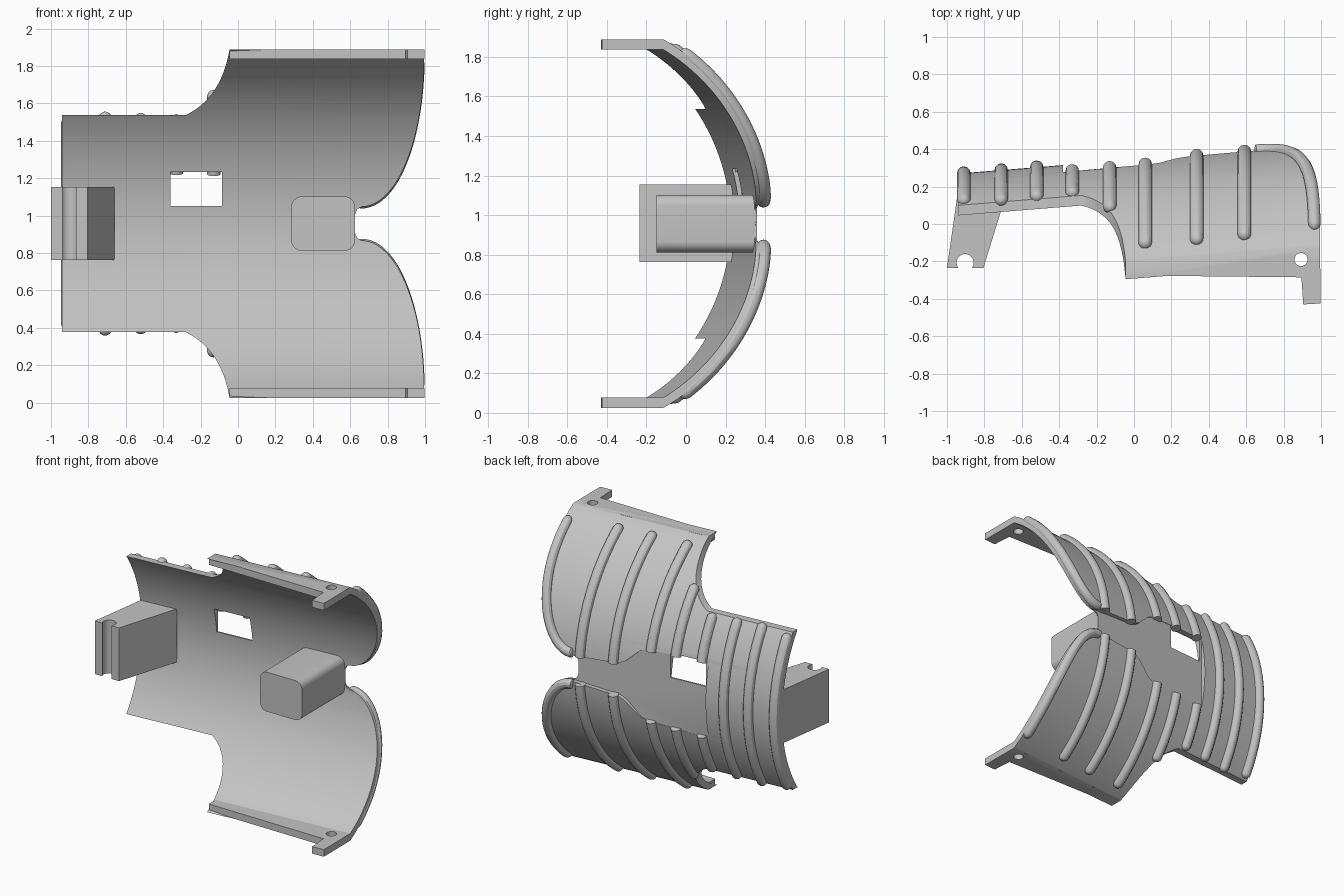
import bpy
import bmesh
import math
from math import sin, cos, sqrt, radians

if "Cube" in bpy.data.objects:
    bpy.data.objects.remove(bpy.data.objects["Cube"])

MID = 0.957            # height of the mirror plane
R_IN, R_OUT = 1.03, 1.075
SLOPE = 0.08

grey = bpy.data.materials.new("plain grey")
grey.use_nodes = True
colour = (0.55, 0.55, 0.55, 1)
grey.diffuse_color = colour
grey.node_tree.nodes["Principled BSDF"].inputs["Base Color"].default_value = colour


def apex(x):
    """Depth of the inner crown line."""
    return 0.225 + SLOPE * (x + 0.94)


def outer(x, h):
    return apex(x) - R_IN + sqrt(R_OUT ** 2 - h * h)


def prism(name, bottom, top):
    """Closed solid between two matching loops."""
    bm = bmesh.new()
    a = [bm.verts.new(p) for p in bottom]
    b = [bm.verts.new(p) for p in top]
    n = len(a)
    bm.faces.new(a)
    bm.faces.new(b)
    for i in range(n):
        j = (i + 1) % n
        bm.faces.new((a[i], a[j], b[j], b[i]))
    bmesh.ops.recalc_face_normals(bm, faces=bm.faces)
    me = bpy.data.meshes.new(name)
    bm.to_mesh(me)
    bm.free()
    me.materials.append(grey)
    ob = bpy.data.objects.new(name, me)
    bpy.context.collection.objects.link(ob)
    return ob


def prism_y(name, pts, low, high):
    """Outline in x and height, run in depth between two functions of x."""
    return prism(name, [(x, low(x), MID + h) for x, h in pts],
                 [(x, high(x), MID + h) for x, h in pts])


def prism_z(name, pts, z0, z1):
    return prism(name, [(x, y, z0) for x, y in pts], [(x, y, z1) for x, y in pts])


def circle(cx, cy, r, n=32):
    return [(cx + r * cos(math.tau * i / n), cy + r * sin(math.tau * i / n)) for i in range(n)]


def activate(ob):
    bpy.ops.object.select_all(action='DESELECT')
    ob.select_set(True)
    bpy.context.view_layer.objects.active = ob


def cut(ob, cutter, operation='DIFFERENCE'):
    mod = ob.modifiers.new("cut", 'BOOLEAN')
    mod.operation = operation
    mod.solver = 'EXACT'
    mod.object = cutter
    activate(ob)
    bpy.ops.object.modifier_apply(modifier=mod.name)
    bpy.data.objects.remove(cutter)


def smooth(ob):
    activate(ob)
    bpy.ops.object.shade_smooth_by_angle(angle=radians(30))


def mirrored(half):
    """Closed outline from its upper half."""
    return half + [(x, -h) for x, h in reversed(half)]


def tube(name, path, start, end, r, round_start=True):
    """Round bead along path(s), tapering to domed ends."""
    dome = [r * k for k in (0.03, 0.15, 0.35, 0.65, 1)]
    steps = 28
    inner = [start + r + (end - start - 2 * r) * i / steps for i in range(1, steps)]
    params = [start + d for d in dome] + inner + [end - d for d in reversed(dome)]
    cu = bpy.data.curves.new(name, 'CURVE')
    cu.dimensions = '3D'
    cu.bevel_depth = r
    cu.bevel_resolution = 4
    cu.use_fill_caps = True
    sp = cu.splines.new('POLY')
    sp.points.add(len(params) - 1)
    for p, s in zip(sp.points, params):
        d = min(s - start if round_start else r, end - s, r) / r
        p.co = (*path(s), 1)
        p.radius = sqrt(max(0.0, 1 - (1 - d) ** 2))
    cu.materials.append(grey)
    ob = bpy.data.objects.new(name, cu)
    bpy.context.collection.objects.link(ob)
    activate(ob)
    bpy.ops.object.convert(target='MESH')
    smooth(bpy.context.object)


# Curved shell: a sloping arc section trimmed to its outline
angles = [radians(-68 + 136 * i / 64) for i in range(65)]
section = [(R_OUT * cos(t), R_OUT * sin(t)) for t in angles]
section += [(R_IN * cos(t), R_IN * sin(t)) for t in reversed(angles)]
ends = [[(x, apex(x) - R_IN + c, MID + s) for c, s in section] for x in (-1.1, 1.1)]
shell = prism("curved_shell", *ends)

half = [(-0.94, 0.58)]
for i in range(13):     # concave shoulder
    t = i / 12
    a, b, c = (1 - t) ** 2, 2 * t * (1 - t), t * t
    half.append((-0.28 * a - 0.09 * b - 0.045 * c, 0.58 * a + 0.67 * b + 0.932 * c))
half.append((0.995, 0.932))
for i in range(25):     # flared end
    a = radians(90 - 90 * i / 24)
    half.append((0.66 + 0.335 * sin(a), 0.88 - 0.79 * cos(a)))
half += [(0.638, 0.078), (0.626, 0.05)]
cut(shell, prism_y("outline_cutter", mirrored(half), lambda x: -1, lambda x: 1), 'INTERSECT')

# Flat recessed back panel and its window
panel = [(-0.38, 0.28), (0.09, 0.262), (0.14, 0.245), (0.25, 0.145), (0.3, 0.12), (0.8, 0.085)]
cut(shell, prism_y("panel_cutter", mirrored(panel), lambda x: apex(x) + 0.008, lambda x: 1))
window = [(-0.36, 0.095), (-0.085, 0.095), (-0.085, 0.277), (-0.36, 0.277)]
cut(shell, prism_y("window_cutter", window, lambda x: -1, lambda x: 1))
smooth(shell)

# Side flanges with a hooked tab and a pin hole
flange = [(-0.045, -0.275), (0.895, -0.285), (0.905, -0.43), (0.997, -0.425),
          (0.995, outer(0.995, 0.932)), (-0.045, outer(-0.045, 0.932))]
for side, s in (("upper", 1), ("lower", -1)):
    ob = prism_z(side + "_flange", flange, MID + s * 0.88, MID + s * 0.932)
    hole = prism_z("hole_cutter", circle(0.893, -0.19, 0.035), -1, 3)
    cut(ob, hole)
    hole = prism_z("hole_cutter", circle(0.893, -0.19, 0.035), MID + s * 0.8, MID + s)
    cut(shell, hole)
    smooth(ob)

# Raised ribs: position, depth of the outer end, half-width of the inner gap
ribs = [(-0.91, 0.11, 0), (-0.71, 0.11, 0), (-0.52, 0.13, 0), (-0.33, 0.15, 0.27),
        (-0.13, 0.07, 0.265), (0.06, -0.13, 0.255), (0.335, -0.11, 0.115), (0.59, -0.085, 0.1)]
for n, (x, y_end, gap) in enumerate(ribs, 1):
    def arc(s, x=x):
        t = s / R_OUT
        return (x, apex(x) - R_IN + R_OUT * cos(t), MID + R_OUT * sin(t))
    reach = R_OUT * math.acos((y_end - apex(x) + R_IN) / R_OUT)
    if gap:
        for side, s in (("upper", 1), ("lower", -1)):
            tube(f"{side}_rib_{n}", lambda d, s=s: arc(s * d), gap, reach, 0.036, False)
    else:
        tube(f"rib_{n}", arc, -reach, reach, 0.036)

# Beads around the flared end
for side, s in (("upper", 1), ("lower", -1)):
    def rim(a, s=s):
        x, h = 0.66 + 0.305 * sin(a), 0.9 - 0.785 * cos(a)
        return (x, outer(x, h), MID + s * h)
    tube(side + "_rim_bead", rim, -0.05, 1.54, 0.034)

# Clip block with a round snap groove
clip = prism_z("clip_block", [(-1, -0.235), (-0.805, -0.235), (-0.66, 0.235), (-0.935, 0.22)],
               MID - 0.195, MID + 0.197)
cut(clip, prism_z("groove_cutter", circle(-0.903, -0.207, 0.046), 0, 2))
smooth(clip)

# Rounded spacer block
corners = []
for cx, cy, start in ((0.57, 0.09, 0), (0.34, 0.09, 90), (0.34, -0.09, 180), (0.57, -0.09, 270)):
    for i in range(9):
        a = radians(start + 90 * i / 8)
        corners.append((cx + 0.055 * cos(a), cy + 0.055 * sin(a)))
spacer = prism_y("spacer_block", corners, lambda x: -0.15, lambda x: apex(x) + 0.003)
smooth(spacer)
